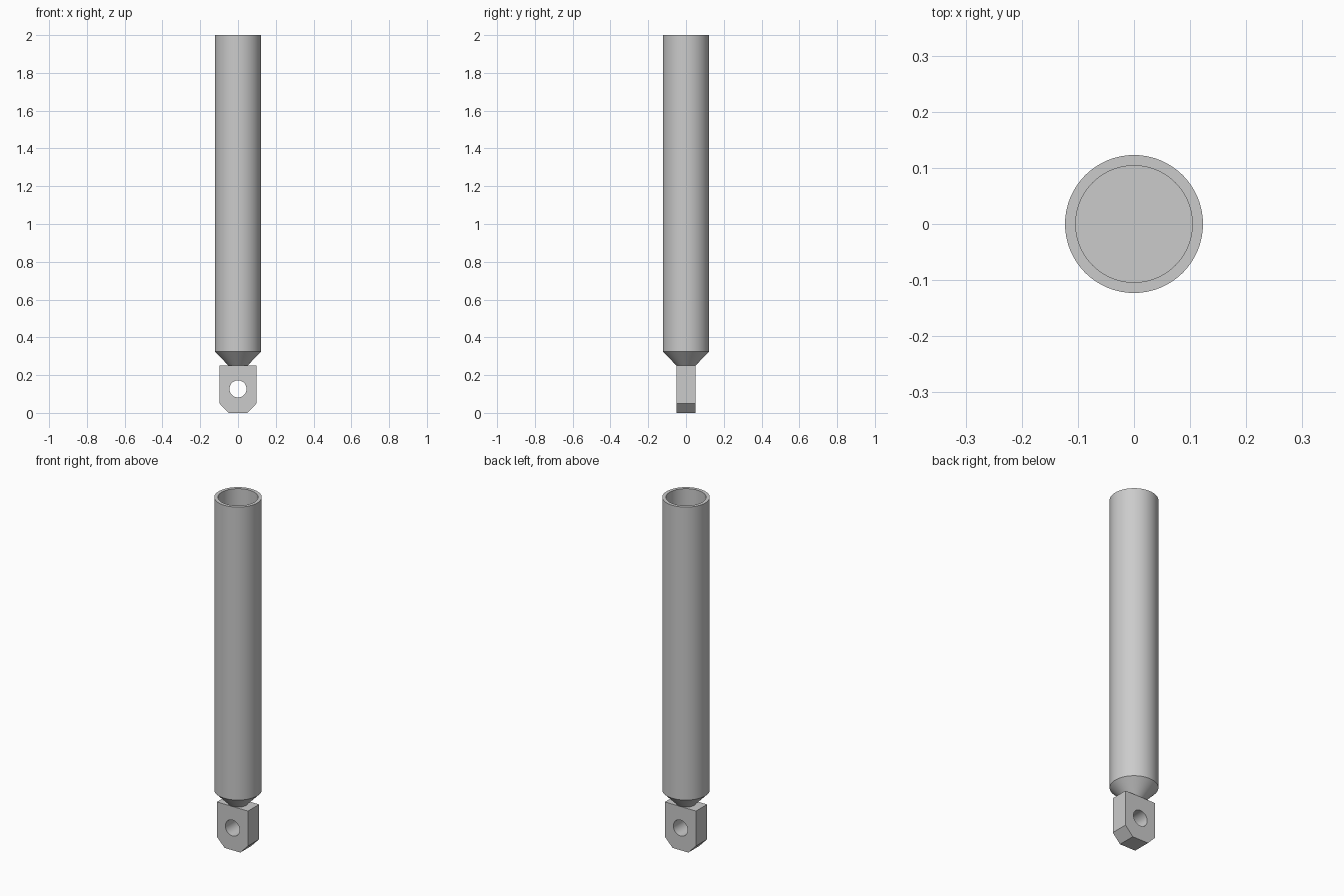
import bpy, bmesh, math

cube = bpy.data.objects.get("Cube")
if cube:
    bpy.data.objects.remove(cube, do_unlink=True)

SEGMENTS = 64

# Single grey metal
metal = bpy.data.materials.new("grey_metal")
metal.use_nodes = True
colour = (0.6, 0.6, 0.6, 1)
metal.diffuse_color = colour
metal.node_tree.nodes["Principled BSDF"].inputs["Base Color"].default_value = colour


def add_object(name, bm):
    bmesh.ops.recalc_face_normals(bm, faces=bm.faces)
    mesh = bpy.data.meshes.new(name)
    bm.to_mesh(mesh)
    bm.free()
    mesh.materials.append(metal)
    obj = bpy.data.objects.new(name, mesh)
    bpy.context.collection.objects.link(obj)
    return obj


def smooth(obj):
    bpy.ops.object.select_all(action="DESELECT")
    obj.select_set(True)
    bpy.context.view_layer.objects.active = obj
    bpy.ops.object.shade_smooth_by_angle(angle=math.radians(25))


def lathe(name, profile):
    """Revolve (radius, z) points about z and cap both open ends."""
    bm = bmesh.new()
    rings = []
    for r, z in profile:
        angles = [math.tau * i / SEGMENTS for i in range(SEGMENTS)]
        rings.append([bm.verts.new((r * math.cos(a), r * math.sin(a), z)) for a in angles])
    for low, high in zip(rings, rings[1:]):
        for i in range(SEGMENTS):
            j = (i + 1) % SEGMENTS
            bm.faces.new((low[i], low[j], high[j], high[i]))
    bm.faces.new(rings[0])
    bm.faces.new(rings[-1])
    obj = add_object(name, bm)
    smooth(obj)
    return obj


# Hollow tube with a tapered neck and a flat bore floor
lathe("tube_body", [(0.05, 0.25), (0.123, 0.325), (0.123, 2.0), (0.104, 2.0), (0.104, 0.325)])

# Mounting lug with chamfered lower corners
half_outline = [(0.05, 0), (0.098, 0.05), (0.098, 0.25)]
outline = half_outline + [(-x, z) for x, z in reversed(half_outline)]
bm = bmesh.new()
front = bm.faces.new([bm.verts.new((x, -0.05, z)) for x, z in outline])
extruded = bmesh.ops.extrude_face_region(bm, geom=[front], use_keep_orig=True)
back = [v for v in extruded["geom"] if isinstance(v, bmesh.types.BMVert)]
bmesh.ops.translate(bm, verts=back, vec=(0, 0.1, 0))
lug = add_object("mounting_lug", bm)

# Pin hole through the lug
bpy.ops.mesh.primitive_cylinder_add(vertices=48, radius=0.045, depth=0.3,
                                    location=(0, 0, 0.127),
                                    rotation=(math.pi / 2, 0, 0))
cutter = bpy.context.object
cutter.name = "pin_hole_cutter"
cutter.data.materials.append(metal)
cutter.hide_render = True
cut = lug.modifiers.new("pin_hole", "BOOLEAN")
cut.operation = "DIFFERENCE"
cut.solver = "EXACT"
cut.object = cutter
bpy.ops.object.select_all(action="DESELECT")
lug.select_set(True)
bpy.context.view_layer.objects.active = lug
bpy.ops.object.modifier_apply(modifier=cut.name)
bpy.data.objects.remove(cutter, do_unlink=True)
smooth(lug)
